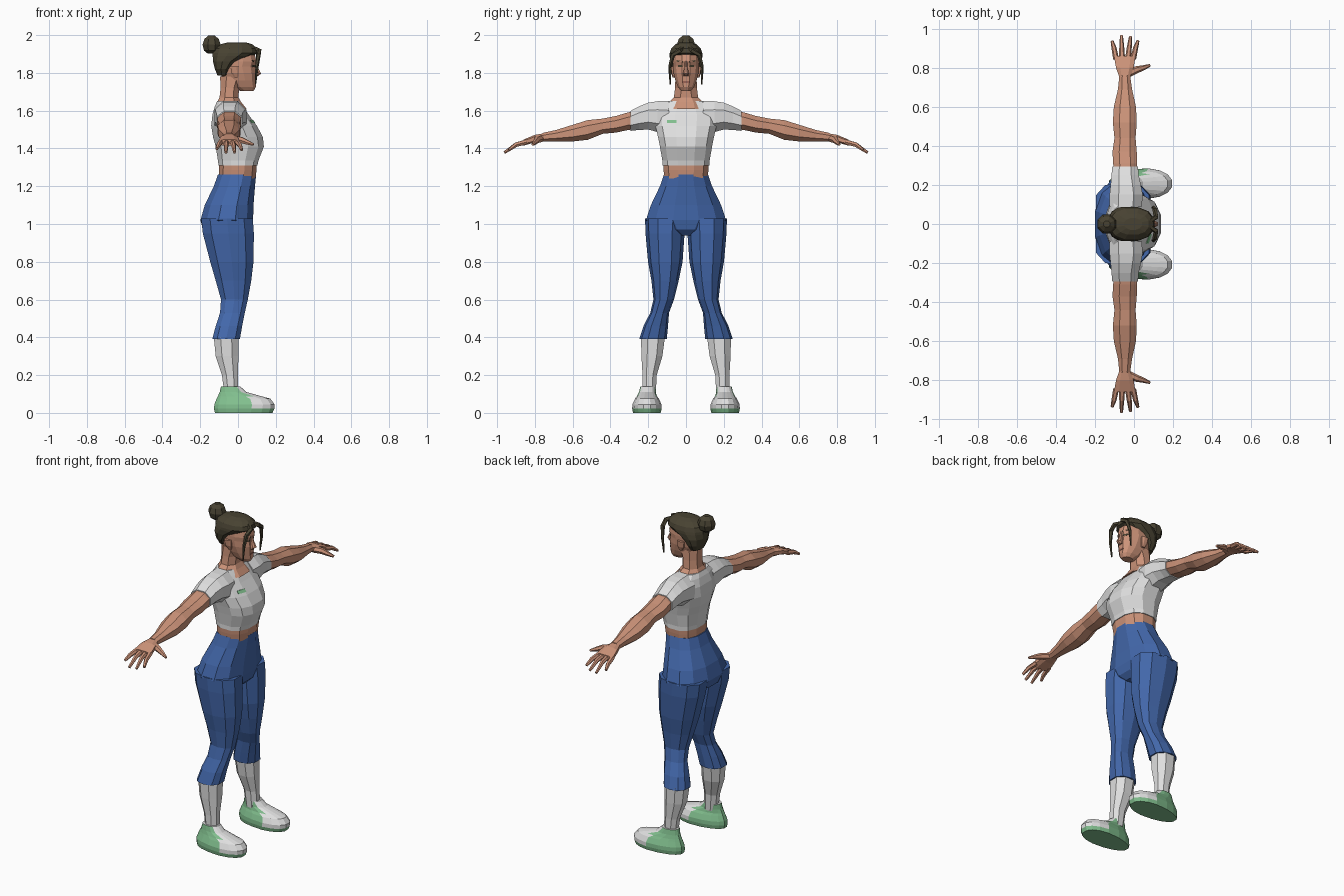
import bpy, bmesh, math
from mathutils import Vector
from mathutils.bvhtree import BVHTree


def material(name, rgb):
    m = bpy.data.materials.new(name)
    m.diffuse_color = (*rgb, 1)
    return m


SKIN = material("skin", (0.60, 0.29, 0.19))
HAIR = material("dark_hair", (0.065, 0.055, 0.032))
WHITE = material("off_white", (0.74, 0.74, 0.74))
BLUE = material("blue_cloth", (0.055, 0.135, 0.40))
GREEN = material("green_rubber", (0.22, 0.52, 0.27))
LIP = material("lip_brown", (0.36, 0.14, 0.10))


def build(name, rings, mats, rule=None, mirror=False, tweak=None):
    """Skin a list of point rings, cap both ends, colour faces by rule."""
    bm = bmesh.new()
    loops = [[bm.verts.new(tweak(p) if tweak else p) for p in r] for r in rings]
    n = len(loops[0])
    for a, b in zip(loops, loops[1:]):
        for i in range(n):
            j = (i + 1) % n
            bm.faces.new((a[i], a[j], b[j], b[i]))
    bm.faces.new(loops[0])
    bm.faces.new(loops[-1])
    bmesh.ops.recalc_face_normals(bm, faces=bm.faces)
    bm.normal_update()
    if rule:
        for f in bm.faces:
            f.material_index = rule(f.calc_center_median(), f.normal)
    tree = BVHTree.FromBMesh(bm)
    me = bpy.data.meshes.new(name)
    bm.to_mesh(me)
    bm.free()
    for m in mats:
        me.materials.append(m)
    ob = bpy.data.objects.new(name, me)
    bpy.context.collection.objects.link(ob)
    if mirror:
        md = ob.modifiers.new("mirror", 'MIRROR')
        md.use_axis = (False, True, False)
        md.use_mirror_merge = False
    return tree


def section(n, power):
    """Rounded-box outline filling -1..1, with flats facing the axes."""
    pts = []
    for i in range(n):
        t = 2 * math.pi * (i + 0.5) / n
        c, s = math.cos(t), math.sin(t)
        pts.append((math.copysign(abs(c) ** (2 / power), c),
                    math.copysign(abs(s) ** (2 / power), s)))
    m = max(p[0] for p in pts)
    return [(a / m, b / m) for a, b in pts]


def loft(name, axis, rows, mats, n=12, power=2.2, **kw):
    """Rows: position on axis, then x range and y (or z) range of the section."""
    rings = []
    for t, a0, a1, b0, b1 in rows:
        ring = []
        for u, v in section(n, power):
            a = (a0 + a1) / 2 + u * (a1 - a0) / 2
            b = (b0 + b1) / 2 + v * (b1 - b0) / 2
            ring.append(Vector((a, b, t) if axis == 'z' else (a, t, b)))
        rings.append(ring)
    return build(name, rings, mats, **kw)


def sym(rows):
    return [(z, a, b, -w, w) for z, a, b, w in rows]


def tube(name, pts, radii, mat, n=6):
    pts = [Vector(p) for p in pts]
    rings = []
    for i, p in enumerate(pts):
        d = pts[min(i + 1, len(pts) - 1)] - pts[max(i - 1, 0)]
        q = d.to_track_quat('Z', 'Y')
        rings.append([p + q @ Vector((radii[i] * math.cos(2 * math.pi * k / n),
                                      radii[i] * math.sin(2 * math.pi * k / n), 0))
                      for k in range(n)])
    build(name, rings, [mat], mirror=True)


def plate(name, tree, y, z, w, h, mat, mirror=False, tilt=0):
    """Thin plate laid on the front of a surface."""
    ring = []
    for sy, sz in ((-1, -1), (1, -1), (1, 1), (-1, 1)):
        py, pz = y + sy * w / 2, z + sz * h / 2 + sy * tilt
        ring.append(tree.ray_cast(Vector((1, py, pz)), Vector((-1, 0, 0)))[0])
    off = Vector((0.003, 0, 0))
    build(name, [[p - off for p in ring], [p + off for p in ring]], [mat], mirror=mirror)


# Torso: shirt, midriff, neck
shirt = loft("shirt", 'z', sym([
    (1.31, -.103, .103, .125), (1.335, -.106, .108, .125), (1.41, -.118, .137, .138),
    (1.46, -.132, .132, .148), (1.52, -.142, .10, .162), (1.58, -.135, .055, .165),
    (1.625, -.122, .025, .135), (1.65, -.11, .01, .10)]), [WHITE], power=2.5)
loft("midriff", 'z', sym([(1.24, -.10, .093, .114), (1.285, -.10, .098, .119),
                          (1.33, -.10, .10, .121)]), [SKIN], power=2.5)
loft("neck", 'z', sym([(1.61, -.11, .045, .105), (1.645, -.11, .017, .09),
                       (1.67, -.098, .003, .064), (1.72, -.092, .005, .058),
                       (1.78, -.095, .03, .056)]), [SKIN], n=8)
plate("chest_patch", shirt, -.075, 1.543, .05, .016, GREEN)

# Sleeves and arms
loft("sleeve", 'y', [(.09, -.125, .04, 1.47, 1.652), (.15, -.125, .045, 1.487, 1.65),
                     (.20, -.12, .035, 1.50, 1.642), (.25, -.115, .024, 1.498, 1.622),
                     (.295, -.111, .02, 1.493, 1.598)], [WHITE], n=8, mirror=True)
loft("arm", 'y', [(.26, -.10, .01, 1.505, 1.60), (.31, -.107, .016, 1.497, 1.59),
                  (.37, -.11, .014, 1.484, 1.572), (.44, -.10, .008, 1.478, 1.558),
                  (.52, -.108, .014, 1.446, 1.55), (.60, -.103, .01, 1.437, 1.525),
                  (.69, -.082, -.01, 1.437, 1.497), (.76, -.075, -.02, 1.437, 1.482)],
     [SKIN], n=8, mirror=True)

# Hands
loft("palm", 'y', [(.75, -.075, -.02, 1.438, 1.48), (.80, -.092, -.002, 1.432, 1.472),
                   (.86, -.103, .008, 1.415, 1.447)], [SKIN], n=8, power=2.8, mirror=True)
fingers = [(-.092, -.112, .935, 1.398), (-.061, -.064, .962, 1.378),
           (-.031, -.018, .958, 1.38), (-.004, .02, .937, 1.392)]
for i, (x0, x1, y1, z1) in enumerate(fingers):
    tube(f"finger_{i + 1}", [(x0, .845, 1.434), ((x0 + x1) / 2, .90, 1.42), (x1, y1, z1)],
         (.015, .013, .008), SKIN)
tube("thumb", [(-.03, .77, 1.452), (.015, .79, 1.445), (.05, .80, 1.432), (.082, .812, 1.42)],
     (.02, .018, .013, .007), SKIN)

# Trousers
loft("trouser_hips", 'z', sym([
    (1.262, -.106, .096, .117), (1.20, -.128, .09, .138), (1.10, -.176, .082, .186),
    (1.02, -.199, .08, .212), (.97, -.185, .07, .14), (.94, -.12, .04, .05)]),
    [BLUE], power=2.3)
loft("trouser_leg", 'z', [
    (1.03, -.195, .078, .004, .212), (.95, -.186, .084, .012, .210),
    (.80, -.147, .082, .022, .197), (.70, -.118, .07, .042, .180),
    (.60, -.09, .052, .066, .170), (.53, -.095, .036, .092, .187),
    (.46, -.118, .022, .098, .222), (.39, -.136, .01, .105, .245)],
    [BLUE], n=10, power=2.3, mirror=True)

# Socks
loft("sock", 'z', [(.40, -.128, .002, .112, .238), (.30, -.118, .002, .125, .236),
                   (.20, -.085, 0, .155, .230), (.10, -.072, .002, .160, .230)],
     [WHITE], n=8, mirror=True)


# Shoes: wider at the toe, green sole and heel
def widen(p):
    k = 0.80 + 0.2 * min(1, max(0, (p.x + .12) / .18))
    return Vector((p.x, .207 + (p.y - .207) * k, p.z))


loft("shoe", 'z', [(0, -.122, .183, .134, .280), (.022, -.127, .192, .129, .285),
                   (.045, -.125, .194, .130, .284), (.075, -.113, .172, .143, .270),
                   (.088, -.107, .125, .152, .262), (.11, -.097, .045, .158, .252),
                   (.14, -.09, .012, .158, .245)],
     [WHITE, GREEN], n=16, power=2.3, mirror=True, tweak=widen,
     rule=lambda c, n: int(n.z < -.5 or c.z < .022 or (c.x < .045 and n.x < .35 and n.z < .75)))

# Head and face
head = loft("head", 'z', sym([
    (1.703, .015, .082, .026), (1.725, -.03, .094, .042), (1.76, -.07, .094, .056),
    (1.80, -.10, .096, .066), (1.835, -.11, .090, .069), (1.86, -.11, .098, .070),
    (1.90, -.11, .088, .067), (1.93, -.09, .06, .05)]), [SKIN], power=2.3)
loft("nose", 'z', sym([(1.783, .08, .106, .015), (1.796, .08, .122, .016),
                       (1.83, .08, .106, .009), (1.862, .08, .099, .007)]), [SKIN], n=8)
loft("ear", 'z', [(1.775, -.02, .0, .058, .070), (1.80, -.035, .005, .06, .080),
                  (1.835, -.04, .005, .06, .084)], [SKIN], n=8, mirror=True)
plate("eye", head, .030, 1.836, .024, .009, HAIR, True)
plate("eyebrow", head, .033, 1.861, .034, .008, HAIR, True, .003)
plate("mouth", head, 0, 1.752, .036, .009, LIP)

# Hair: cap, bun, loose strands
loft("hair_cap", 'z', sym([
    (1.785, -.108, -.045, .052), (1.82, -.122, -.03, .074), (1.86, -.132, .01, .084),
    (1.89, -.134, .075, .087), (1.905, -.134, .104, .086), (1.93, -.125, .10, .078),
    (1.952, -.09, .075, .055), (1.962, -.05, .04, .03)]), [HAIR])
bun = [(1.902, .02), (1.918, .040), (1.95, .048), (1.98, .038), (1.998, .016)]
loft("hair_bun", 'z', [(z, -.14 - r, -.14 + r, -r, r) for z, r in bun], [HAIR], n=8, power=2)
tube("hair_strand", [(.075, .012, 1.935), (.112, .035, 1.918), (.108, .07, 1.895),
                     (.10, .085, 1.83), (.092, .083, 1.74)],
     (.012, .014, .013, .009, .004), HAIR, 5)
